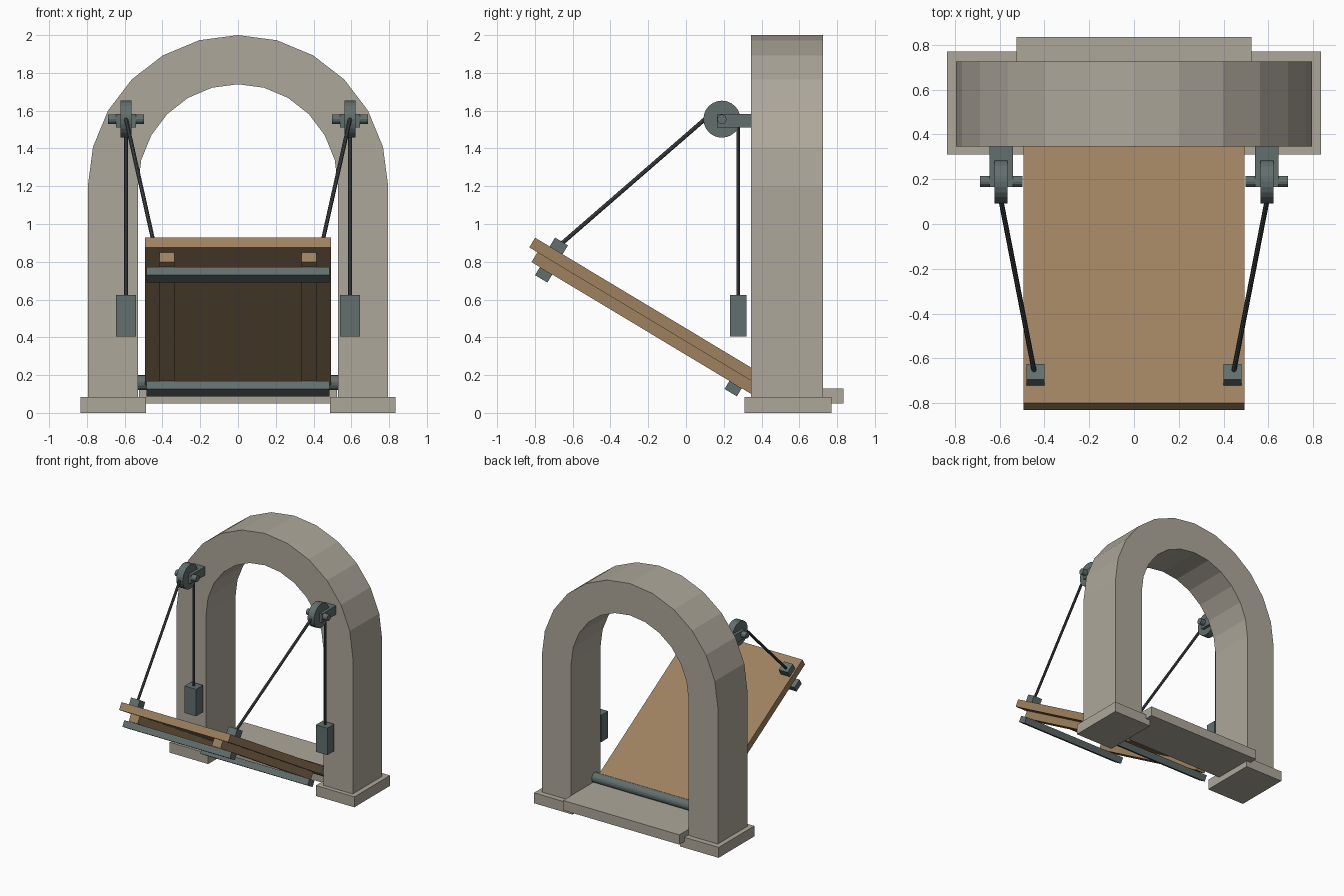
import bpy, bmesh, math
from mathutils import Vector, Matrix

cube = bpy.data.objects.get("Cube")
if cube:
    bpy.data.objects.remove(cube)


def material(name, srgb):
    color = [(c / 255) ** 2.2 for c in srgb] + [1]
    mat = bpy.data.materials.new(name)
    mat.use_nodes = True
    mat.diffuse_color = color
    for node in mat.node_tree.nodes:
        if node.type == 'BSDF_PRINCIPLED':
            node.inputs["Base Color"].default_value = color
    return mat


STONE = material("pale stone", (172, 166, 153))
WOOD = material("brown wood", (156, 128, 95))
METAL = material("grey iron", (98, 110, 109))
ROPE = material("dark chain", (70, 75, 76))


def finish(name, bm, mat, matrix=None):
    if matrix:
        bm.transform(matrix)
    bmesh.ops.recalc_face_normals(bm, faces=bm.faces)
    mesh = bpy.data.meshes.new(name)
    bm.to_mesh(mesh)
    bm.free()
    mesh.materials.append(mat)
    obj = bpy.data.objects.new(name, mesh)
    bpy.context.collection.objects.link(obj)
    return obj


def box(name, low, high, mat, matrix=None):
    low, high = Vector(low), Vector(high)
    bm = bmesh.new()
    bmesh.ops.create_cube(bm, size=1)
    for v in bm.verts:
        v.co = (low + high) / 2 + v.co * (high - low)
    return finish(name, bm, mat, matrix)


def rod(name, start, end, radius, sides, mat):
    start, end = Vector(start), Vector(end)
    axis = end - start
    bm = bmesh.new()
    bmesh.ops.create_cone(bm, cap_ends=True, segments=sides, radius1=radius,
                          radius2=radius, depth=axis.length)
    turn = axis.to_track_quat('Z', 'Y').to_matrix().to_4x4()
    return finish(name, bm, mat, Matrix.Translation((start + end) / 2) @ turn)


# Stone arch: legs and half ring as one band, pushed back into depth
def arch_outline(radius, spring=1.2, foot=0.085, steps=12):
    curve = [(radius[0] * math.cos(math.pi * i / steps),
              spring + radius[1] * math.sin(math.pi * i / steps))
             for i in range(steps + 1)]
    return [(radius[0], foot)] + curve + [(-radius[0], foot)]


bm = bmesh.new()
outer = [bm.verts.new((x, 0.345, z)) for x, z in arch_outline((0.795, 0.8))]
inner = [bm.verts.new((x, 0.345, z)) for x, z in arch_outline((0.53, 0.54))]
band = [bm.faces.new((outer[i], outer[i + 1], inner[i + 1], inner[i]))
        for i in range(len(outer) - 1)]
pushed = bmesh.ops.extrude_face_region(bm, geom=band, use_keep_orig=True)
bmesh.ops.translate(bm, vec=(0, 0.38, 0),
                    verts=[g for g in pushed["geom"] if isinstance(g, bmesh.types.BMVert)])
finish("arch", bm, STONE)

# Threshold and hinge axle
box("threshold", (-0.525, 0.44, 0.05), (0.525, 0.835, 0.13), STONE)
rod("hinge_axle", (-0.54, 0.42, 0.16), (0.54, 0.42, 0.16), 0.04, 16, METAL)

# Deck parts are laid flat along -y from the hinge, then raised
raise_deck = (Matrix.Translation((0, 0.42, 0.16))
              @ Matrix.Rotation(math.radians(-31), 4, 'X'))
box("deck", (-0.493, -1.44, -0.03), (0.493, 0, 0.03), WOOD, raise_deck)
for label, y in (("outer", -1.3), ("hinge", -0.13)):
    box(label + "_cross_bar", (-0.485, y - 0.038, -0.14),
        (0.485, y + 0.038, -0.09), METAL, raise_deck)

# Everything that repeats on both sides
for side, s in (("left", 1), ("right", -1)):
    x = 0.593 * s
    box(side + "_base", (s * 0.66 - 0.174, 0.31, 0), (s * 0.66 + 0.174, 0.77, 0.085), STONE)
    box(side + "_deck_beam", (s * 0.375 - 0.04, -1.39, -0.09),
        (s * 0.375 + 0.04, -0.03, -0.03), WOOD, raise_deck)
    box(side + "_chain_anchor", (s * 0.44 - 0.04, -1.35, 0.03),
        (s * 0.44 + 0.04, -1.27, 0.085), METAL, raise_deck)
    box(side + "_pulley_bracket", (x - 0.052, 0.165, 1.512), (x + 0.052, 0.345, 1.583), METAL)
    rod(side + "_pulley_wheel", (x - 0.029, 0.19, 1.555), (x + 0.029, 0.19, 1.555),
        0.098, 24, METAL)
    rod(side + "_pulley_pin", (x - 0.095, 0.19, 1.555), (x + 0.095, 0.19, 1.555),
        0.025, 12, METAL)
    rod(side + "_deck_chain", (x, 0.1, 1.555), (s * 0.445, -0.66, 0.895), 0.011, 8, ROPE)
    rod(side + "_weight_chain", (x, 0.277, 0.62), (x, 0.277, 1.555), 0.01, 8, ROPE)
    box(side + "_counterweight", (x - 0.052, 0.232, 0.405), (x + 0.052, 0.32, 0.625), METAL)
